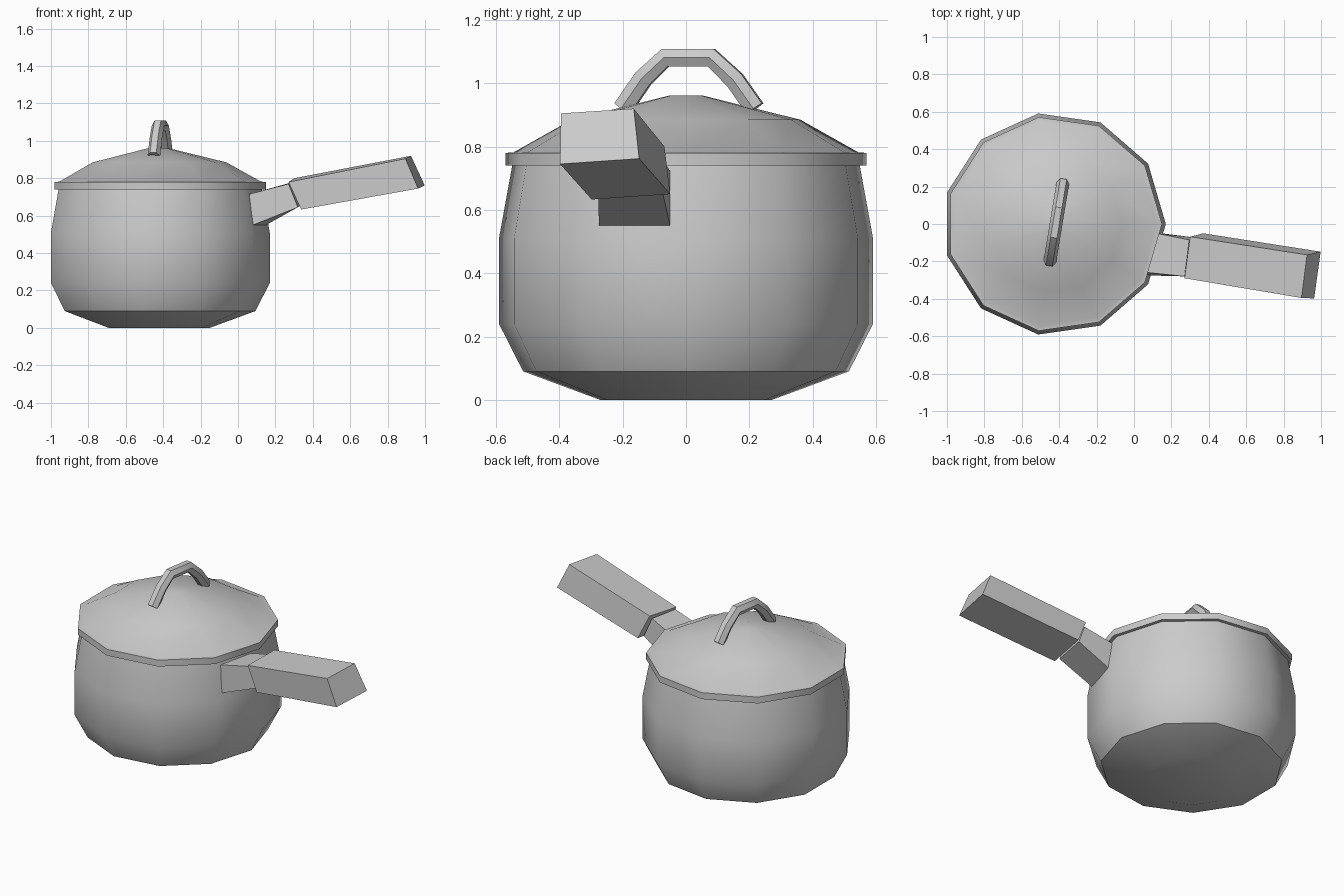
import bpy, bmesh
from math import sin, cos, tau, radians
from mathutils import Vector

if "Cube" in bpy.data.objects:
    bpy.data.objects.remove(bpy.data.objects["Cube"])

SIDES = 11
AXIS_X = -0.427


def finish(name, bm, smooth=True):
    bmesh.ops.recalc_face_normals(bm, faces=bm.faces)
    mesh = bpy.data.meshes.new(name)
    bm.to_mesh(mesh)
    bm.free()
    ob = bpy.data.objects.new(name, mesh)
    bpy.context.collection.objects.link(ob)
    bpy.ops.object.select_all(action='DESELECT')
    bpy.context.view_layer.objects.active = ob
    ob.select_set(True)
    if smooth:
        bpy.ops.object.shade_smooth_by_angle(angle=radians(35))
    return ob


def skin(name, rings, cap_start=True, cap_end=True, smooth=True):
    """Join successive rings of points into a surface."""
    bm = bmesh.new()
    loops = [[bm.verts.new(p) for p in ring] for ring in rings]
    n = len(loops[0])
    for a, b in zip(loops, loops[1:]):
        for i in range(n):
            j = (i + 1) % n
            bm.faces.new((a[i], a[j], b[j], b[i]))
    if cap_start:
        bm.faces.new(loops[0])
    if cap_end:
        bm.faces.new(loops[-1])
    return finish(name, bm, smooth)


def lathe(name, profile, **caps):
    """Turn a (radius, z) profile around the pot axis."""
    rings = [[(AXIS_X + r * cos(tau * i / SIDES), r * sin(tau * i / SIDES), z)
              for i in range(SIDES)] for r, z in profile]
    return skin(name, rings, **caps)


# Pot body, open under the lid
lathe("pot_body", [(0.275, 0), (0.52, 0.09), (0.597, 0.24), (0.597, 0.51), (0.553, 0.75)],
      cap_end=False)

# Lid with a flat rim and shallow dome
lathe("lid", [(0.54, 0.74), (0.577, 0.74), (0.577, 0.78), (0.55, 0.782),
              (0.365, 0.885), (0.05, 0.962)], cap_start=False)

# Arched lid handle: hexagonal section swept along a slightly turned arc
path = [(-0.20, 0.92), (-0.135, 1.015), (-0.065, 1.081),
        (0.08, 1.081), (0.155, 1.01), (0.218, 0.92)]
along = Vector((0.165, 1, 0)).normalized()
across = Vector((1, -0.165, 0)).normalized()
up = Vector((0, 0, 1))
pts = [Vector((-0.415 + 0.165 * (y - 0.01), y, z)) for y, z in path]
rings = []
for i, p in enumerate(pts):
    t = (pts[min(i + 1, len(pts) - 1)] - pts[max(i - 1, 0)]).normalized()
    normal = up * t.dot(along) - along * t.dot(up)
    rings.append([p + 0.034 * (across * cos(tau * k / 6) + normal * sin(tau * k / 6))
                  for k in range(6)])
skin("lid_handle", rings)

# Stub joining the handle to the pot
skin("handle_stub", [
    [(0.06, -0.258, 0.715), (0.12, -0.05, 0.722), (0.15, -0.05, 0.55), (0.08, -0.275, 0.55)],
    [(0.27, -0.28, 0.77), (0.295, -0.085, 0.78), (0.345, -0.075, 0.66), (0.32, -0.277, 0.645)],
], smooth=False)

# Long block grip, rising and turned to the front
skin("handle_grip", [
    [(0.27, -0.29, 0.78), (0.30, -0.068, 0.80), (0.37, -0.05, 0.65), (0.338, -0.298, 0.633)],
    [(0.895, -0.395, 0.905), (0.925, -0.165, 0.92), (0.998, -0.148, 0.762), (0.963, -0.398, 0.745)],
], smooth=False)
